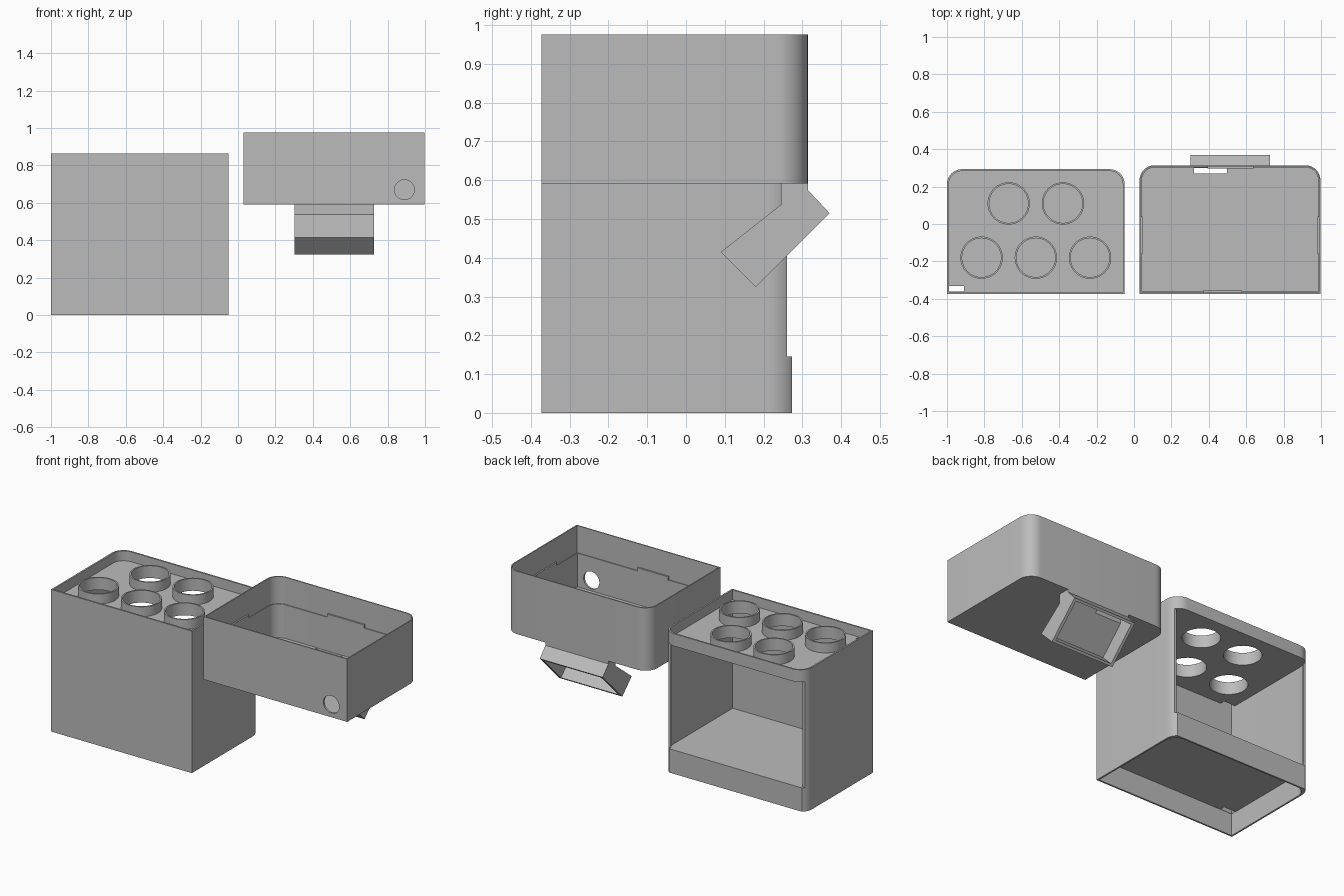
import bpy
import bmesh
from math import cos, sin, pi, sqrt
from mathutils import Vector

cube = bpy.data.objects.get("Cube")
if cube:
    bpy.data.objects.remove(cube, do_unlink=True)

grey = bpy.data.materials.new("plain grey")
grey.use_nodes = True
grey.diffuse_color = (0.5, 0.5, 0.5, 1)
grey.node_tree.nodes["Principled BSDF"].inputs["Base Color"].default_value = (0.5, 0.5, 0.5, 1)


def prism(name, points, sweep):
    """Extrude a closed 3D polygon along a vector."""
    bm = bmesh.new()
    face = bm.faces.new([bm.verts.new(p) for p in points])
    new = bmesh.ops.extrude_face_region(bm, geom=[face])["geom"]
    verts = [g for g in new if isinstance(g, bmesh.types.BMVert)]
    bmesh.ops.translate(bm, verts=verts, vec=Vector(sweep))
    bmesh.ops.recalc_face_normals(bm, faces=bm.faces)
    mesh = bpy.data.meshes.new(name)
    bm.to_mesh(mesh)
    bm.free()
    mesh.materials.append(grey)
    obj = bpy.data.objects.new(name, mesh)
    bpy.context.collection.objects.link(obj)
    return obj


def box(name, x, y, z):
    pts = [(x[0], y[0], z[0]), (x[1], y[0], z[0]), (x[1], y[1], z[0]), (x[0], y[1], z[0])]
    return prism(name, pts, (0, 0, z[1] - z[0]))


def case(name, x, y, z, inset=0.0, radius=0.08):
    """Block with square front corners and rounded back corners."""
    x0, x1, y0, y1 = x[0] + inset, x[1] - inset, y[0] + inset, y[1] - inset
    r = radius - inset
    pts = [(x0, y0, z[0]), (x1, y0, z[0])]
    for cx, start in ((x1 - r, 0), (x0 + r, pi / 2)):
        for i in range(13):
            a = start + i * pi / 24
            pts.append((cx + r * cos(a), y1 - r + r * sin(a), z[0]))
    return prism(name, pts, (0, 0, z[1] - z[0]))


def disc(name, centre, r, length, axis="z", n=48):
    cx, cy, cz = centre
    ring = [(r * cos(2 * pi * i / n), r * sin(2 * pi * i / n)) for i in range(n)]
    if axis == "z":
        return prism(name, [(cx + u, cy + v, cz) for u, v in ring], (0, 0, length))
    return prism(name, [(cx + u, cy, cz + v) for u, v in ring], (0, length, 0))


def cut(target, cutter):
    cutter.hide_render = True
    mod = target.modifiers.new("cut", "BOOLEAN")
    mod.operation, mod.solver, mod.object = "DIFFERENCE", "EXACT", cutter
    bpy.context.view_layer.objects.active = target
    bpy.ops.object.modifier_apply(modifier=mod.name)
    bpy.data.objects.remove(cutter, do_unlink=True)


# Holder: open-backed box with a top tray and a hollow base
HX, HY, HTOP = (-1.0, -0.05), (-0.373, 0.293), 0.865
FLOOR, PLATE = 0.145, 0.79
holder = case("holder_case", HX, HY, (0, HTOP))
cut(holder, box("back_recess", (-1.1, 0.0), (0.273, 0.5), (-0.1, PLATE)))
cut(holder, case("base_hollow", HX, (HY[0], 0.273), (-0.1, FLOOR - 0.012), 0.01))
cut(holder, case("inside", HX, HY, (FLOOR, PLATE), 0.012))
cut(holder, box("back_opening", (-1.1, 0.0), (0.26, 0.5), (FLOOR, PLATE)))
cut(holder, case("tray", HX, HY, (PLATE + 0.015, 1.0), 0.01))
cut(holder, box("wire_slot", (-0.988, -0.91), (-0.361, -0.332), (-0.1, 1.0)))

# Five holes with raised collars, two behind and three in front
spots = [(-0.67, 0.11), (-0.38, 0.11)] + [(-0.815 + 0.29 * i, -0.18) for i in range(3)]
for i, (x, y) in enumerate(spots):
    cut(holder, disc("hole", (x, y, 0.7), 0.104, 0.2))
    collar = disc(f"collar_{i + 1}", (x, y, PLATE + 0.005), 0.113, HTOP - PLATE - 0.005)
    cut(collar, disc("bore", (x, y, 0.7), 0.104, 0.3))

# Lid tray: open box with a stepped inner wall
LX, LY, LZ = (0.03, 0.997), (-0.373, 0.314), (0.592, 0.975)
STEP = 0.81
lid = case("lid_tray", LX, LY, LZ)
cut(lid, case("lid_inside", LX, LY, (LZ[0] + 0.013, 1.1), 0.012))
cut(lid, case("lid_lip", LX, LY, (STEP, 1.1), 0.007))
cut(lid, disc("cable_hole", (0.89, -0.5, 0.67), 0.053, 0.3, axis="y"))

# Snap tabs on the inner walls
tab_z = (STEP, STEP + 0.022)
box("front_tab", (0.37, 0.577), (LY[0] + 0.004, LY[0] + 0.017), tab_z)
box("back_tab", (0.393, 0.64), (LY[1] - 0.017, LY[1] - 0.004), tab_z)
box("right_tab", (LX[0] + 0.004, LX[0] + 0.016), (-0.16, 0.04), tab_z)
box("left_tab", (LX[1] - 0.016, LX[1] - 0.004), (-0.16, 0.04), tab_z)

# Angled socket under the lid, hollow on its lower back face
AX = (0.303, 0.727)
side = [(0.245, 0.595), (0.245, 0.537), (0.09, 0.415), (0.18, 0.325),
        (0.37, 0.515), (0.314, 0.575), (0.314, 0.595)]
socket = prism("angled_socket", [(AX[0], y, z) for y, z in side], (AX[1] - AX[0], 0, 0))


def tilt(u, n):
    return (AX[0] + 0.018, 0.18 + (u - n) / sqrt(2), 0.325 + (u + n) / sqrt(2))


hollow = [tilt(0.015, -0.02), tilt(0.254, -0.02), tilt(0.254, 0.095), tilt(0.015, 0.095)]
cut(socket, prism("hollow", hollow, (AX[1] - AX[0] - 0.036, 0, 0)))

# Cable slot from the lid into the socket
for part in (lid, socket):
    cut(part, box("slot", (0.322, 0.497), (0.27, 0.3), (0.53, 0.63)))

# Smooth the round corners and keep hard edges
for obj in bpy.context.scene.objects:
    obj.select_set(obj.type == "MESH")
bpy.context.view_layer.objects.active = holder
bpy.ops.object.shade_smooth_by_angle(angle=pi / 6)
